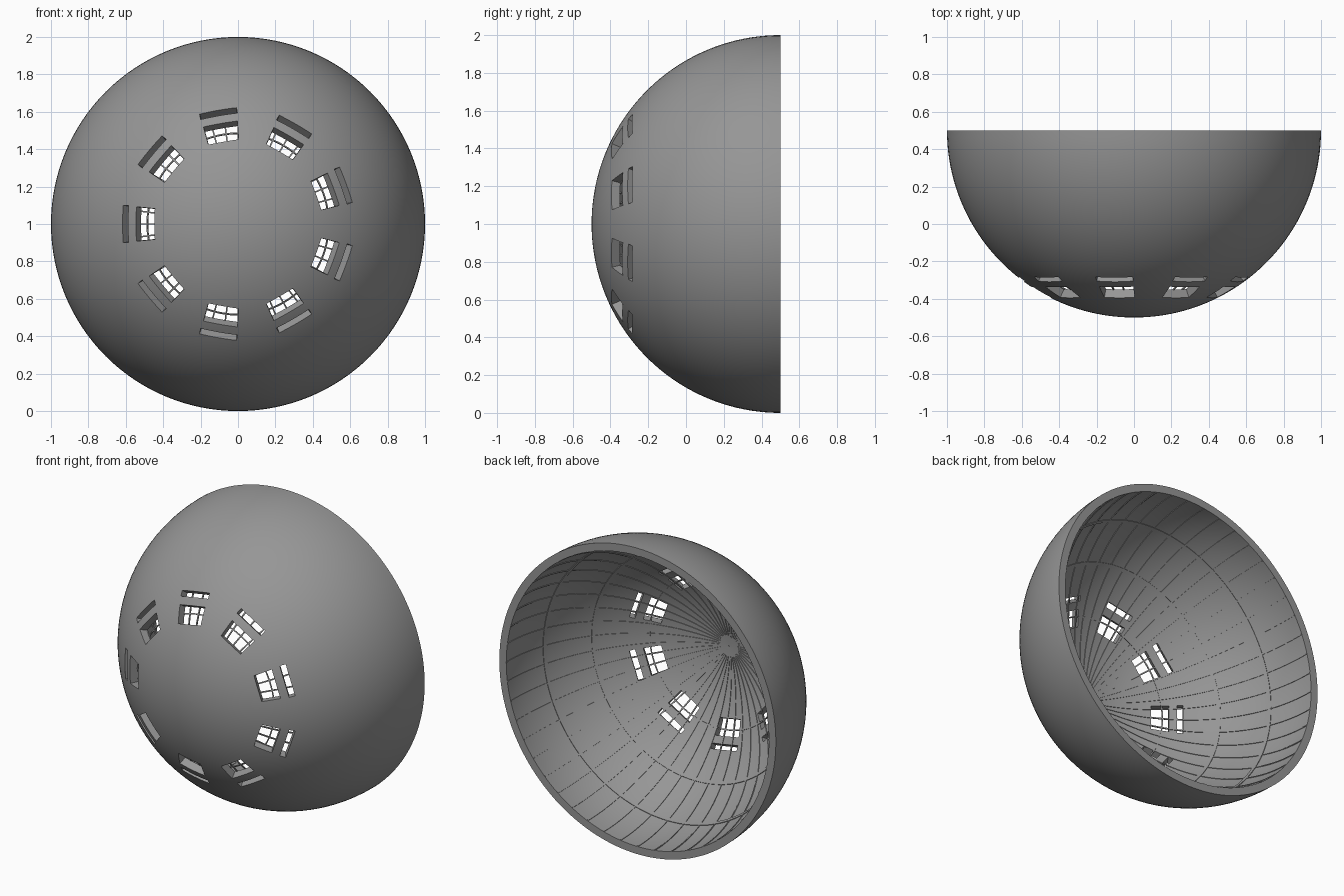
import bpy, bmesh
from math import sin, cos, pi, radians, sqrt
from mathutils import Vector

if "Cube" in bpy.data.objects:
    bpy.data.objects.remove(bpy.data.objects["Cube"])

C = Vector((0, 0.5, 1))      # sphere centre, dome axis runs along -y
R_OUT, R_IN = 1.0, 0.95
WINDOWS, RIBS = 9, 48

# dark grey metal
grey = bpy.data.materials.new("dark_grey")
grey.diffuse_color = (0.305, 0.305, 0.305, 1)
grey.use_nodes = True
grey.node_tree.nodes["Principled BSDF"].inputs["Base Color"].default_value = grey.diffuse_color


def finish(name, bm):
    bmesh.ops.recalc_face_normals(bm, faces=bm.faces)
    me = bpy.data.meshes.new(name)
    bm.to_mesh(me)
    bm.free()
    me.materials.append(grey)
    ob = bpy.data.objects.new(name, me)
    bpy.context.collection.objects.link(ob)
    return ob


def smooth(ob):
    bpy.ops.object.select_all(action='DESELECT')
    ob.select_set(True)
    bpy.context.view_layer.objects.active = ob
    bpy.ops.object.shade_smooth_by_angle(angle=radians(30))


def polar(r, th, ph):
    # th is the angle from the pole, ph the angle around the axis
    return C + Vector((r * sin(th) * cos(ph), -r * cos(th), r * sin(th) * sin(ph)))


def lathe(bm, profile, steps):
    # closed ring from (radius, polar angle) points
    loops = [[bm.verts.new(polar(r, th, 2 * pi * i / steps)) for r, th in profile]
             for i in range(steps)]
    n = len(profile)
    for i in range(steps):
        a, b = loops[i], loops[(i + 1) % steps]
        for j in range(n):
            k = (j + 1) % n
            bm.faces.new((a[j], a[k], b[k], b[j]))


def wedge(bm, ph, r0, r1, w0, w1):
    # radial cutter through the shell
    corners = [(r0, -w0), (r0, w0), (r1, w1), (r1, -w1)]
    layers = []
    for s in (0.86, 1.08):
        layer = []
        for r, w in corners:
            y = -sqrt(1 - r * r - w * w)
            layer.append(bm.verts.new(C + s * Vector((
                r * cos(ph) - w * sin(ph), y, r * sin(ph) + w * cos(ph)))))
        layers.append(layer)
    a, b = layers
    bm.faces.new(a)
    bm.faces.new(b[::-1])
    for j in range(4):
        k = (j + 1) % 4
        bm.faces.new((a[j], b[j], b[k], a[k]))


# dome shell, a hollow half sphere open to the back
bm = bmesh.new()
N = 40
tiny = 0.0005
prof = [(R_OUT, max(tiny, pi / 2 * i / N)) for i in range(N + 1)]
prof += [(R_IN, max(tiny, pi / 2 * i / N)) for i in range(N, -1, -1)]
lathe(bm, prof, 128)
# close the pole: drop the tiny connecting tube and cap both skins
tube = [f for f in bm.faces if len({round((v.co - C).length, 2) for v in f.verts}) == 2
        and f.calc_center_median().y < 0]
bmesh.ops.delete(bm, geom=tube, context='FACES')
bmesh.ops.holes_fill(bm, edges=[e for e in bm.edges if e.is_boundary], sides=0)
dome = finish("dome_shell", bm)

# windows with a narrow slot beside each
bm = bmesh.new()
for i in range(WINDOWS):
    ph = pi + 2 * pi * i / WINDOWS
    wedge(bm, ph, 0.445, 0.543, 0.082, 0.092)
    wedge(bm, ph, 0.585, 0.614, 0.1, 0.1)
cutter = finish("window_cutter", bm)
cutter.hide_render = True
mod = dome.modifiers.new("windows", 'BOOLEAN')
mod.operation = 'DIFFERENCE'
mod.solver = 'EXACT'
mod.object = cutter
bpy.context.view_layer.objects.active = dome
bpy.ops.object.modifier_apply(modifier=mod.name)
bpy.data.objects.remove(cutter)
smooth(dome)

# inner ribs from pole to rim
bm = bmesh.new()
STEPS, HALF = 36, 0.004
for i in range(RIBS):
    ph = 2 * pi * i / RIBS
    side = Vector((-sin(ph), 0, cos(ph))) * HALF
    prev = None
    for j in range(STEPS + 1):
        th = radians(0.2 + 89.7 * j / STEPS)
        lo, hi = polar(0.946, th, ph), polar(0.953, th, ph)
        sec = [bm.verts.new(p) for p in (lo - side, lo + side, hi + side, hi - side)]
        if prev:
            for k in range(4):
                m = (k + 1) % 4
                bm.faces.new((prev[k], prev[m], sec[m], sec[k]))
        else:
            bm.faces.new(sec)
        prev = sec
    bm.faces.new(prev[::-1])
smooth(finish("inner_ribs", bm))

# inner hoops
for name, deg, half in (("window_hoop", 30.7, 0.004), ("middle_hoop", 51, 0.012),
                        ("rim_hoop", 70.5, 0.012)):
    bm = bmesh.new()
    t = radians(deg)
    lathe(bm, [(0.946, t - half), (0.946, t + half), (0.953, t + half), (0.953, t - half)], 128)
    smooth(finish(name, bm))
